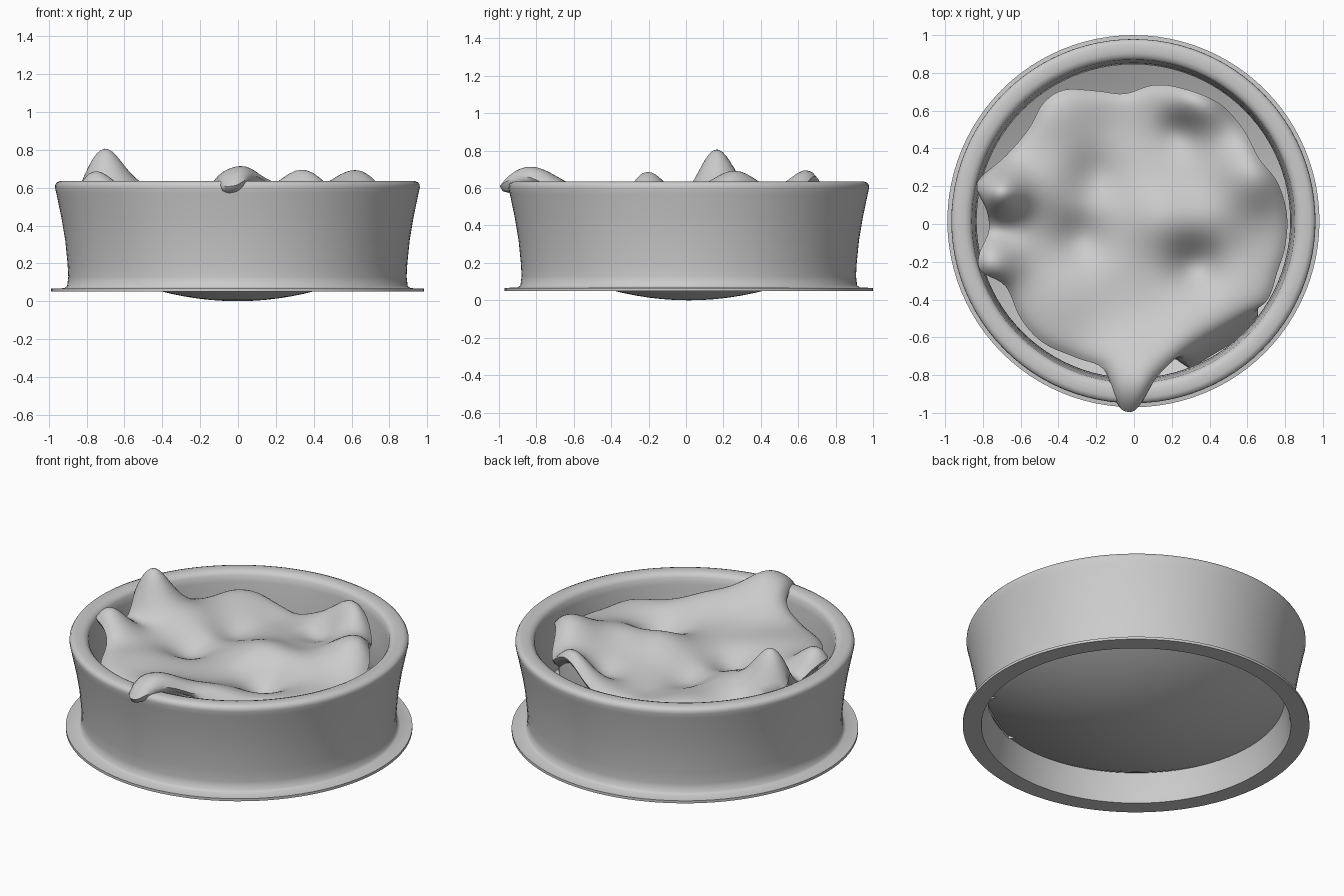
import bpy, math
from mathutils import Vector

if "Cube" in bpy.data.objects:
    bpy.data.objects.remove(bpy.data.objects["Cube"])


def make_object(name, verts, faces):
    mesh = bpy.data.meshes.new(name)
    mesh.from_pydata(verts, [], faces)
    mesh.update()
    ob = bpy.data.objects.new(name, mesh)
    bpy.context.collection.objects.link(ob)
    bpy.context.view_layer.objects.active = ob
    ob.select_set(True)
    bpy.ops.object.shade_smooth_by_angle(angle=math.radians(50))
    ob.select_set(False)
    return ob


def lathe(name, profile, segments=96, closed=False):
    verts, faces = [], []
    n = len(profile)
    for i in range(segments):
        a = 2 * math.pi * i / segments
        verts += [(r * math.cos(a), r * math.sin(a), z) for r, z in profile]
    for i in range(segments):
        j = (i + 1) % segments
        for k in range(n if closed else n - 1):
            m = (k + 1) % n
            faces.append((i * n + k, j * n + k, j * n + m, i * n + m))
    ob = make_object(name, verts, faces)
    ob.location = (-0.003, 0.015, 0)
    return ob


# Flared wall with rounded rim and bottom flange
lathe("bed_wall", [
    (0.88, 0.05), (0.985, 0.05), (0.985, 0.066), (0.915, 0.069), (0.9, 0.08),
    (0.894, 0.13), (0.898, 0.2), (0.91, 0.32), (0.93, 0.44), (0.957, 0.57),
    (0.964, 0.6), (0.963, 0.615), (0.955, 0.628), (0.935, 0.636), (0.89, 0.635),
    (0.868, 0.627), (0.855, 0.61), (0.85, 0.57), (0.838, 0.44), (0.83, 0.3),
    (0.84, 0.24), (0.86, 0.18), (0.87, 0.1)], closed=True)

# Domed base dish bulging down to the ground
dish = [(0.85 * i / 12, 0.23 * (i / 12) ** 2) for i in range(1, 13)]
lathe("base_dish", [(0.001, 0.0)] + dish)

# Rumpled blanket: outline seen from above
outline = [Vector(p) for p in [
    (0.81, 0.05), (0.76, 0.22), (0.66, 0.35), (0.58, 0.5), (0.45, 0.64), (0.25, 0.72),
    (0.1, 0.735), (-0.05, 0.69), (-0.2, 0.705), (-0.37, 0.71), (-0.48, 0.64),
    (-0.56, 0.5), (-0.68, 0.36), (-0.81, 0.25), (-0.83, 0.18), (-0.78, 0.07),
    (-0.77, -0.04), (-0.82, -0.16), (-0.81, -0.25), (-0.68, -0.33), (-0.6, -0.5),
    (-0.48, -0.63), (-0.3, -0.71), (-0.16, -0.77), (-0.09, -0.95), (-0.03, -0.995),
    (0.03, -0.96), (0.13, -0.8), (0.3, -0.65), (0.55, -0.5), (0.7, -0.41),
    (0.76, -0.25), (0.8, -0.12)]]

# Folds and hollows: x, y, height, spread
bumps = [
    (0.02, -0.84, 0.18, 0.17), (-0.71, 0.16, 0.26, 0.1), (-0.76, -0.2, 0.16, 0.11),
    (0.63, 0.27, 0.16, 0.14), (0.33, 0.64, 0.19, 0.13), (0.25, 0.5, -0.1, 0.09),
    (0.15, 0.03, 0.08, 0.13), (0.42, 0.02, 0.05, 0.12), (0.33, -0.22, -0.11, 0.1),
    (-0.28, -0.08, -0.08, 0.1), (-0.48, 0.2, 0.06, 0.14), (-0.42, 0.6, 0.05, 0.15),
    (-0.1, 0.52, -0.03, 0.13), (0.55, -0.4, 0.02, 0.14), (-0.4, -0.4, 0.03, 0.15),
    (-0.7, -0.02, -0.05, 0.08), (0.28, -0.6, 0.06, 0.12), (-0.2, 0.25, -0.06, 0.1)]


def height(x, y):
    return 0.535 + sum(h * math.exp(-((x - bx) ** 2 + (y - by) ** 2) / (2 * s * s))
                       for bx, by, h, s in bumps)


# Smooth the outline with a closed Catmull-Rom spline
rim = []
count = len(outline)
for i in range(count):
    a, b, c, d = (outline[(i + k) % count] for k in (-1, 0, 1, 2))
    for s in range(5):
        t = s / 5
        rim.append(0.5 * (2 * b + (c - a) * t + (2 * a - 5 * b + 4 * c - d) * t * t
                          + (3 * b - a - 3 * c + d) * t ** 3))

# Top surface rings, then a hem that tucks down into the bed
verts, faces = [(0, 0, height(0, 0))], []
n = len(rim)
steps = 40
rings = 0
for k in range(1, steps + 1):
    t = k / steps
    for p in rim:
        q = p * t
        verts.append((q.x, q.y, height(q.x, q.y) - 0.04 * t ** 20))
    rings += 1
for scale, limit, drop, floor in ((0.985, 1.0, 0.065, None), (0.95, 0.9, 0.085, None),
                                  (0.95, 0.78, 0.13, None), (0.94, 0.77, 0, 0.3),
                                  (0.9, 0.73, 0, 0.2)):
    for p in rim:
        radius = min(p.length * scale, limit)
        # The front right side slopes outwards instead of tucking under
        w = max(0, 1 - ((math.degrees(math.atan2(p.y, p.x)) + 53) / 22) ** 2)
        spread = {0.065: 0.015, 0.085: 0.03, 0.13: 0.05}.get(drop, 0.1)
        radius += min(1, 2 * w) * (min(0.83, p.length + spread) - radius) if w else 0
        q = p * (radius / p.length)
        z = floor if floor else height(p.x, p.y) - drop
        verts.append((q.x, q.y, z))
    rings += 1
for i in range(n):
    j = (i + 1) % n
    faces.append((0, 1 + i, 1 + j))
    for k in range(rings - 1):
        u, v = 1 + k * n, 1 + (k + 1) * n
        faces.append((u + i, v + i, v + j, u + j))
blanket = make_object("blanket", verts, faces)
for poly in blanket.data.polygons:
    poly.use_smooth = True
